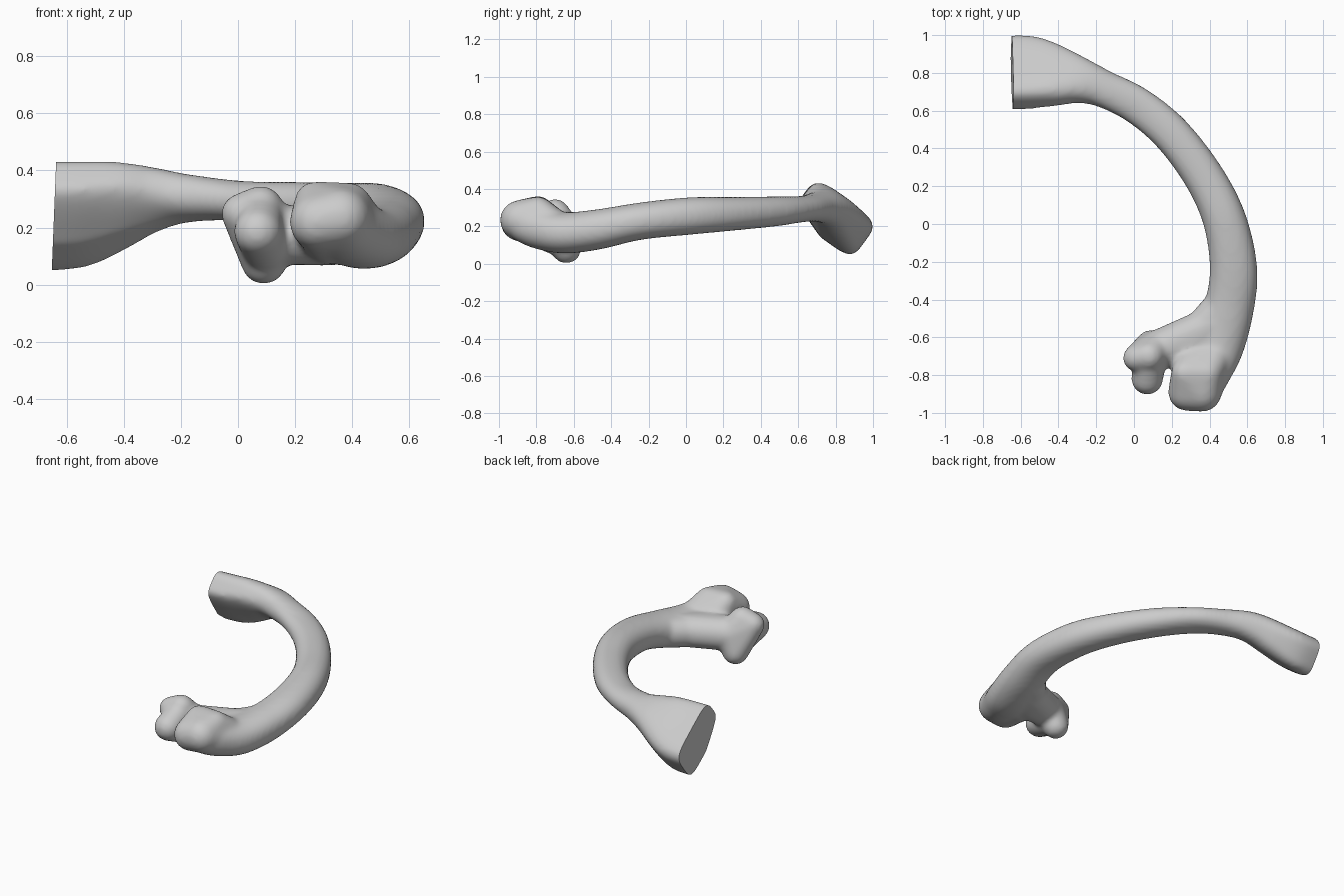
import bpy, bmesh, math
from mathutils import Vector, Matrix

cube = bpy.data.objects.get("Cube")
if cube:
    bpy.data.objects.remove(cube)

bone = bpy.data.materials.new("bone_grey")
bone.use_nodes = True
colour = (0.6, 0.6, 0.6, 1)
bone.diffuse_color = colour
bone.node_tree.nodes["Principled BSDF"].inputs["Base Color"].default_value = colour

# Shaft stations: x, y, z, half width, half height, roll, squareness, lower taper
STATIONS = [
    (-.72, .785, .24, .205, .12, 36, 5, .6),
    (-.55, .79, .245, .205, .12, 36, 4.5, .55),
    (-.40, .775, .277, .17, .11, 35, 3.3, .45),
    (-.28, .755, .30, .125, .095, 28, 2.6, .3),
    (-.16, .715, .303, .10, .08, 15, 2.2, 0),
    (.02, .625, .293, .10, .07, 0, 2.2, 0),
    (.20, .475, .28, .103, .08, 0, 2.2, 0),
    (.37, .25, .267, .107, .09, 0, 2.2, 0),
    (.48, .02, .255, .115, .1, 0, 2.2, 0),
    (.527, -.24, .228, .126, .1, 0, 2.2, 0),
    (.50, -.46, .185, .132, .108, 0, 2.2, 0),
    (.44, -.65, .165, .14, .11, 0, 2.2, 0),
    (.385, -.80, .19, .12, .11, 0, 2.2, 0),
    (.35, -.90, .22, .10, .10, 0, 2.2, 0),
]

# Knuckled end: each part is a skin stretched over balls (x, y, z, radius)
HEAD = [(.36, -.89, .235, .105), (.28, -.89, .22, .1), (.27, -.79, .29, .073),
        (.39, -.79, .28, .078), (.32, -.70, .17, .1), (.44, -.68, .17, .1)]
NECK = [(.42, -.53, .175, .1), (.30, -.64, .17, .105), (.14, -.66, .175, .105)]
NECK_ROOT = [(.44, -.46, .18, .095), (.30, -.62, .17, .095), (.44, -.66, .17, .1)]
SIDE_CROWN = [(.08, -.70, .27, .078), (.01, -.71, .25, .07), (.09, -.64, .08, .08),
              (.13, -.65, .18, .09)]
SIDE_NOSE = [(.07, -.82, .185, .085), (.08, -.70, .25, .08), (.10, -.66, .11, .08)]


def spline(a, b, c, d, t):
    """Smooth blend between stations b and c."""
    return [q + .5 * t * (r - p + t * (2 * p - 5 * q + 4 * r - s + t * (3 * (q - r) + s - p)))
            for p, q, r, s in zip(a, b, c, d)]


def power(v, n):
    return math.copysign(abs(v) ** (2 / n), v)


def loft(bm, stations, steps=6, sides=40):
    rows = []
    last = len(stations) - 1
    for i in range(last):
        four = [stations[max(0, min(last, i + k))] for k in (-1, 0, 1, 2)]
        rows += [spline(*four, s / steps) for s in range(steps)]
    rows.append(stations[-1])
    rings = []
    for i, (x, y, z, w, h, roll, n, taper) in enumerate(rows):
        ahead, behind = rows[min(i + 1, len(rows) - 1)], rows[max(i - 1, 0)]
        tangent = Vector((ahead[0] - behind[0], ahead[1] - behind[1], 0)).normalized()
        turn = Matrix.Rotation(-math.radians(roll), 3, tangent)
        side = turn @ tangent.cross(Vector((0, 0, 1)))
        up = turn @ Vector((0, 0, 1))
        ring = []
        for k in range(sides):
            a = math.tau * k / sides
            u, v = power(math.cos(a), n), power(math.sin(a), n)
            if v < 0:
                v *= 1 - taper * max(0, u)
            ring.append(bm.verts.new(Vector((x, y, z)) + side * w * u + up * h * v))
        rings.append(ring)
    for r, s in zip(rings, rings[1:]):
        for k in range(sides):
            j = (k + 1) % sides
            bm.faces.new((r[k], r[j], s[j], s[k]))
    bm.faces.new(rings[0])
    bm.faces.new(rings[-1])


def skin_over_balls(bm, balls):
    balls_bm = bmesh.new()
    for x, y, z, radius in balls:
        bmesh.ops.create_icosphere(balls_bm, subdivisions=3, radius=radius,
                                   matrix=Matrix.Translation((x, y, z)))
    points = [v.co.copy() for v in balls_bm.verts]
    balls_bm.clear()
    for p in points:
        balls_bm.verts.new(p)
    bmesh.ops.convex_hull(balls_bm, input=balls_bm.verts[:])
    copies = {}
    for face in balls_bm.faces:
        for v in face.verts:
            if v not in copies:
                copies[v] = bm.verts.new(v.co)
        bm.faces.new([copies[v] for v in face.verts])
    balls_bm.free()


# Curved shaft and knuckles in one mesh
bm = bmesh.new()
loft(bm, STATIONS)
for part in (HEAD, NECK, NECK_ROOT, SIDE_CROWN, SIDE_NOSE):
    skin_over_balls(bm, part)
bmesh.ops.recalc_face_normals(bm, faces=bm.faces[:])
mesh = bpy.data.meshes.new("curved_bone")
bm.to_mesh(mesh)
bm.free()
mesh.materials.append(bone)
rib = bpy.data.objects.new("curved_bone", mesh)
bpy.context.collection.objects.link(rib)

# Fuse everything into one skin and soften the joins
bpy.ops.object.select_all(action='DESELECT')
rib.select_set(True)
bpy.context.view_layer.objects.active = rib
fuse = rib.modifiers.new("fuse", 'REMESH')
fuse.mode = 'VOXEL'
fuse.voxel_size = .013
soften = rib.modifiers.new("soften", 'SMOOTH')
soften.factor = .5
soften.iterations = 14
for name in ("fuse", "soften"):
    bpy.ops.object.modifier_apply(modifier=name)

# Flat cut across the broad end
bm = bmesh.new()
bm.from_mesh(rib.data)
bmesh.ops.bisect_plane(bm, geom=bm.verts[:] + bm.edges[:] + bm.faces[:],
                       plane_co=(-.645, .79, .24), plane_no=(-1, 0, .04), clear_outer=True)
bmesh.ops.holes_fill(bm, edges=[e for e in bm.edges if e.is_boundary])
bmesh.ops.recalc_face_normals(bm, faces=bm.faces[:])
bm.to_mesh(rib.data)
bm.free()
bpy.ops.object.shade_smooth_by_angle(angle=math.radians(40))
